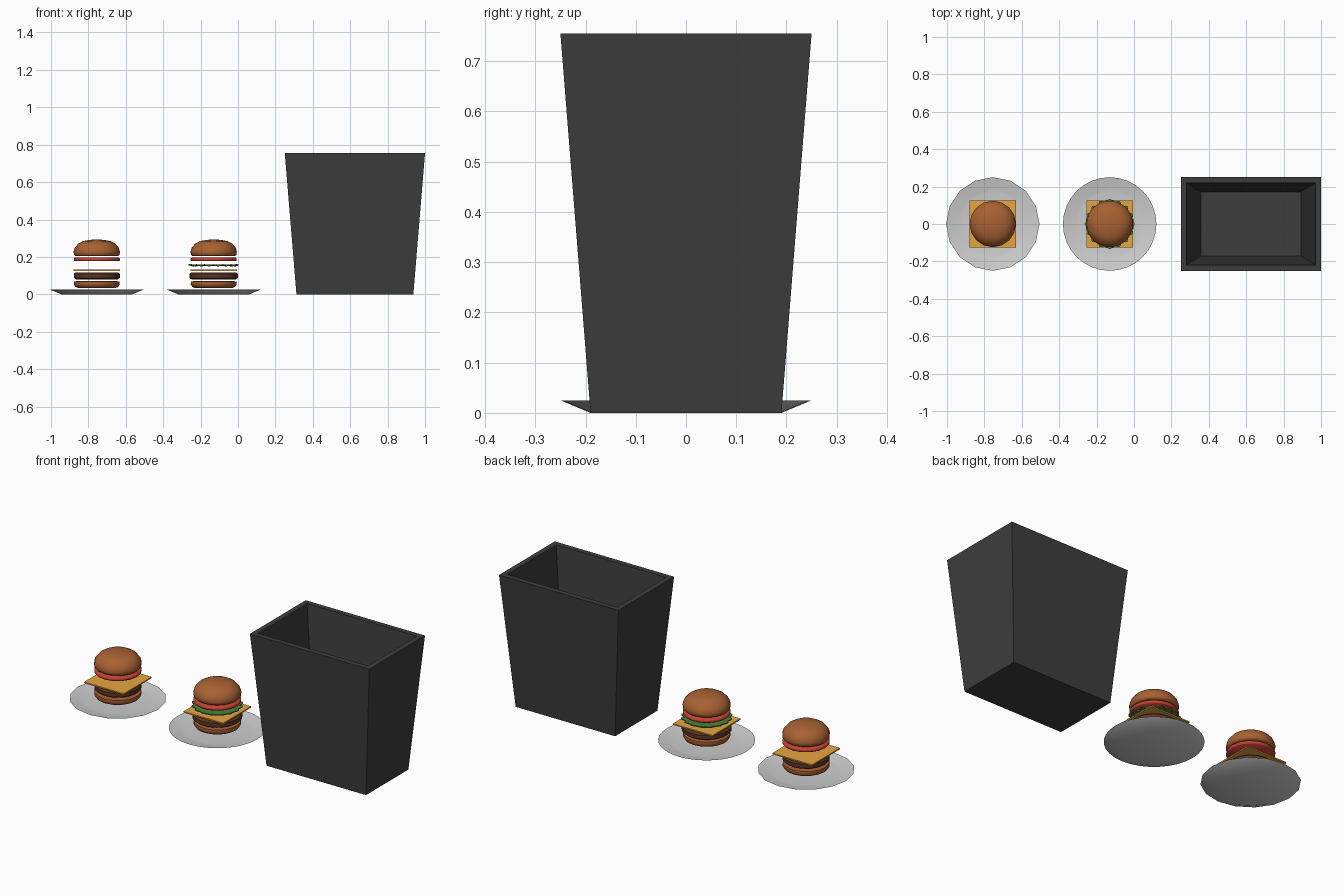
import bpy, bmesh, math

if "Cube" in bpy.data.objects:
    bpy.data.objects.remove(bpy.data.objects["Cube"])


def material(name, rgb):
    m = bpy.data.materials.new(name)
    m.diffuse_color = (*rgb, 1)
    m.use_nodes = True
    m.node_tree.nodes["Principled BSDF"].inputs["Base Color"].default_value = m.diffuse_color
    return m


BUN = material("bun brown", (0.39, 0.12, 0.033))
PATTY = material("patty dark brown", (0.11, 0.036, 0.02))
CHEESE = material("cheese yellow", (0.80, 0.38, 0.05))
TOMATO = material("tomato red", (0.55, 0.055, 0.035))
LETTUCE = material("lettuce green", (0.07, 0.21, 0.04))
PLATE = material("plate grey", (0.62, 0.62, 0.62))
BIN = material("bin charcoal", (0.047, 0.047, 0.047))


def finish(name, bm, mat, x, smooth=None):
    bmesh.ops.recalc_face_normals(bm, faces=bm.faces)
    me = bpy.data.meshes.new(name)
    bm.to_mesh(me)
    bm.free()
    ob = bpy.data.objects.new(name, me)
    ob.location.x = x
    me.materials.append(mat)
    bpy.context.collection.objects.link(ob)
    if smooth:
        bpy.ops.object.select_all(action='DESELECT')
        ob.select_set(True)
        bpy.context.view_layer.objects.active = ob
        bpy.ops.object.shade_smooth_by_angle(angle=math.radians(smooth))
    return ob


def skin(rings):
    """Closed solid through a list of vertex rings."""
    bm = bmesh.new()
    rows = [[bm.verts.new(p) for p in r] for r in rings]
    n = len(rows[0])
    for a, b in zip(rows, rows[1:]):
        for i in range(n):
            j = (i + 1) % n
            bm.faces.new((a[i], a[j], b[j], b[i]))
    bm.faces.new(rows[0][::-1])
    bm.faces.new(rows[-1])
    return bm


def circle(r, z, n, wave=0, lobes=0, lift=0):
    pts = []
    for i in range(n):
        a = 2 * math.pi * i / n
        c = math.cos(lobes * a)
        rr = r + wave * c
        pts.append((rr * math.cos(a), rr * math.sin(a), z + lift * c))
    return pts


def lathe(name, profile, n, mat, x, smooth=50):
    return finish(name, skin([circle(r, z, n) for r, z in profile]), mat, x, smooth)


def rectangle(hx, hy, z):
    return [(-hx, -hy, z), (hx, -hy, z), (hx, hy, z), (-hx, hy, z)]


def burger(tag, x, n, patty_r, with_lettuce):
    # dished plate
    lathe("plate" + tag, [(0.19, 0), (0.25, 0.025), (0.185, 0.012), (0.17, 0.01)],
          n, PLATE, x, 25)
    # bottom bun
    lathe("bottom_bun" + tag, [(0.10, 0.034), (0.115, 0.04), (0.123, 0.054),
                               (0.121, 0.068), (0.11, 0.07)], n, BUN, x)
    # patty
    lathe("patty" + tag, [(patty_r - 0.01, 0.08), (patty_r, 0.088),
                          (patty_r, 0.11), (patty_r - 0.01, 0.118)], n, PATTY, x)
    # square cheese slice
    finish("cheese" + tag, skin([rectangle(0.125, 0.125, z) for z in (0.125, 0.132)]),
           CHEESE, x)
    # frilly lettuce leaf
    if with_lettuce:
        finish("lettuce" + tag, skin([circle(0.10, 0.151, 96),
                                      circle(0.126, 0.152, 96, 0.008, 16, 0.003),
                                      circle(0.126, 0.158, 96, 0.008, 16, 0.003),
                                      circle(0.10, 0.16, 96)]), LETTUCE, x, 50)
    # tomato slice
    lathe("tomato" + tag, [(0.119, 0.177), (0.123, 0.181), (0.123, 0.192),
                           (0.119, 0.196)], n, TOMATO, x)
    # domed top bun
    lathe("top_bun" + tag, [(0.114, 0.205), (0.122, 0.212), (0.124, 0.228),
                            (0.117, 0.25), (0.10, 0.27), (0.075, 0.284),
                            (0.04, 0.291), (0.012, 0.293)], n, BUN, x)


burger("_left", -0.755, 16, 0.123, False)
burger("_middle", -0.13, 32, 0.129, True)

# tapered open bin
finish("bin", skin([rectangle(0.3125, 0.19, 0), rectangle(0.375, 0.25, 0.755),
                    rectangle(0.345, 0.22, 0.755), rectangle(0.268, 0.172, 0.035)]),
       BIN, 0.625)
